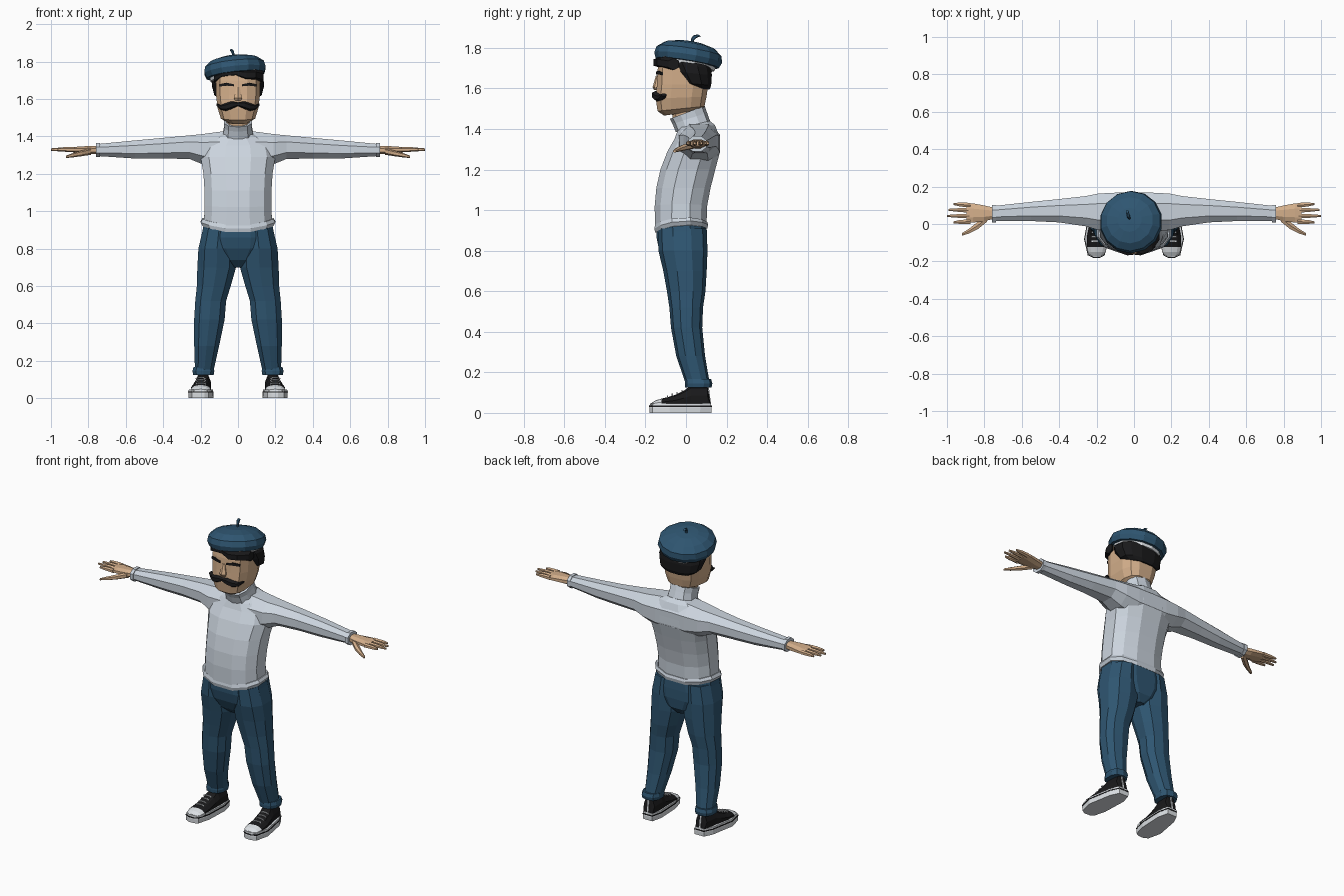
import bpy, bmesh, math
from mathutils import Matrix, Vector


def material(name, rgb):
    m = bpy.data.materials.new(name)
    m.diffuse_color = (*rgb, 1)
    return m


WOOL = material("pale_grey_wool", (0.60, 0.66, 0.73))
BLUE = material("navy_cloth", (0.028, 0.092, 0.165))
SKIN = material("skin", (0.66, 0.43, 0.26))
BLACK = material("black", (0.010, 0.010, 0.011))
WHITE = material("white_rubber", (0.72, 0.75, 0.78))


def curve_pt(i, n, p):
    """Point of a rounded-square section with n sides."""
    t = 2 * math.pi * (i + 0.5) / n
    c, s = math.cos(t), math.sin(t)
    return (math.copysign(abs(c) ** (2 / p), c), math.copysign(abs(s) ** (2 / p), s))


def hring(x0, x1, y0, y1, zf, zb=None, lift=0, n=12, p=2.5):
    """Level section; zf/zb are front/back heights, lift raises the sides."""
    zb = zf if zb is None else zb
    out = []
    for i in range(n):
        c, s = curve_pt(i, n, p)
        out.append(Vector(((x0 + x1) / 2 + (x1 - x0) / 2 * c, (y0 + y1) / 2 + (y1 - y0) / 2 * s,
                           zf + (zb - zf) * (s + 1) / 2 + lift * c * c)))
    return out


def vring(x, y0, y1, z0, z1, n=8, p=2.2):
    """Section across the x axis."""
    pts = [curve_pt(i, n, p) for i in range(n)]
    return [Vector((x, (y0 + y1) / 2 + (y1 - y0) / 2 * c, (z0 + z1) / 2 + (z1 - z0) / 2 * s))
            for c, s in pts]


def loft(name, rings, mats, mirror=False, rule=None, matrix=None):
    """Skin a list of rings, cap both ends, optionally mirror over x."""
    bm = bmesh.new()
    vs = [[bm.verts.new(v) for v in r] for r in rings]
    n = len(rings[0])
    for a, b in zip(vs, vs[1:]):
        for i in range(n):
            j = (i + 1) % n
            bm.faces.new((a[i], a[j], b[j], b[i]))
    bm.faces.new(vs[0])
    bm.faces.new(vs[-1])
    bmesh.ops.recalc_face_normals(bm, faces=bm.faces)
    if rule:
        for f in bm.faces:
            f.material_index = rule(f.calc_center_median())
    if matrix:
        bm.transform(matrix)
    me = bpy.data.meshes.new(name)
    bm.to_mesh(me)
    bm.free()
    for m in (mats if isinstance(mats, list) else [mats]):
        me.materials.append(m)
    ob = bpy.data.objects.new(name, me)
    bpy.context.collection.objects.link(ob)
    if mirror:
        ob.modifiers.new("Mirror", 'MIRROR').use_clip = False
    return ob


# Sweater: hem, body, collar, sleeves and cuffs
loft("sweater_hem", [hring(-.195, .195, -.155, .108, .885, .905, .03),
                     hring(-.205, .205, -.160, .113, .905, .925, .03),
                     hring(-.195, .195, -.156, .108, .925, .940, .03)], WOOL)
body = [(.187, -.157, .105, .91, .93, .03), (.183, -.158, .108, 1.02, 1.02, .01),
        (.184, -.150, .125, 1.11, 1.11, 0), (.190, -.130, .148, 1.20, 1.20, 0),
        (.205, -.095, .172, 1.29, 1.29, 0), (.190, -.060, .170, 1.35, 1.36, 0),
        (.130, -.045, .145, 1.39, 1.42, 0), (.075, -.040, .120, 1.41, 1.44, 0)]
loft("sweater_body", [hring(-w, w, a, b, zf, zb, l) for w, a, b, zf, zb, l in body], WOOL)
loft("collar", [hring(-.085, .085, -.050, .122, 1.385, 1.43, n=10),
                hring(-.076, .076, -.066, .104, 1.425, 1.48, n=10),
                hring(-.078, .078, -.080, .092, 1.450, 1.515, n=10)], WOOL)
arm = [(0, -.045, .175, 1.22, 1.435), (.10, -.045, .175, 1.22, 1.432), (.19, -.040, .170, 1.245, 1.418),
       (.26, -.018, .155, 1.275, 1.410), (.40, .004, .138, 1.277, 1.396),
       (.55, .012, .122, 1.278, 1.382), (.745, .012, .100, 1.292, 1.362)]
loft("sleeve", [vring(*a) for a in arm], WOOL, True)
loft("sleeve_cuff", [vring(.738, .005, .105, 1.286, 1.368), vring(.758, .005, .105, 1.286, 1.368)],
     WOOL, True)

# Hands
loft("palm", [vring(.75, .025, .090, 1.303, 1.350), vring(.80, .012, .102, 1.304, 1.350),
              vring(.86, .004, .114, 1.311, 1.346), vring(.895, .002, .114, 1.316, 1.341)], SKIN, True)
for i, (y, end, dy) in enumerate([(.013, .965, -.004), (.043, 1.0, 0), (.073, .992, .003), (.101, .965, .006)]):
    loft(f"finger_{i + 1}", [vring(.875, y - .014, y + .014, 1.315, 1.343, 6),
                             vring(.93, y + dy / 2 - .012, y + dy / 2 + .012, 1.318, 1.342, 6),
                             vring(end, y + dy - .006, y + dy + .006, 1.323, 1.336, 6)], SKIN, True)
loft("thumb", [vring(.785, .010, .055, 1.302, 1.338, 6), vring(.835, -.030, .015, 1.294, 1.325, 6),
               vring(.88, -.052, -.022, 1.288, 1.312, 6), vring(.92, -.064, -.048, 1.284, 1.297, 6)],
     SKIN, True)

# Trousers: hips, legs and turned-up cuffs
hips = [(.188, -.150, .104, .93), (.202, -.148, .108, .86), (.190, -.135, .108, .80),
        (.120, -.105, .100, .74), (.040, -.060, .070, .70)]
loft("hips", [hring(-w, w, a, b, z) for w, a, b, z in hips], BLUE)
leg = [(.012, .190, -.140, .102, .91), (.008, .216, -.136, .106, .80), (.006, .222, -.112, .102, .70),
       (.035, .224, -.094, .096, .60), (.060, .232, -.082, .084, .52), (.068, .238, -.074, .080, .42),
       (.098, .237, -.048, .094, .28), (.130, .232, .000, .118, .14)]
loft("trouser_leg", [hring(*r, n=10, p=2.3) for r in leg], BLUE, True)
loft("trouser_cuff", [hring(.128, .242, -.004, .126, .125, n=10), hring(.124, .246, -.006, .130, .145, n=10),
                      hring(.128, .240, -.004, .124, .166, n=10)], BLUE, True)

# Shoes
outline = [(.148, .125), (.212, .125), (.238, .07), (.265, -.08), (.246, -.165), (.215, -.180),
           (.180, -.178), (.158, -.165), (.138, -.09), (.132, .06)]


def sole_ring(z, grow):
    return [Vector((.2 + (x - .2) * (1 + grow), -.027 + (y + .027) * (1 + grow * .5), z)) for x, y in outline]


loft("shoe_sole", [sole_ring(0, 0), sole_ring(.024, .01), sole_ring(.046, -.03)], WHITE, True)
loft("sole_stripe", [sole_ring(.030, .03), sole_ring(.036, .03)], BLACK, True)
upper = [(-.172, .165, .235, .048), (-.150, .152, .246, .062), (-.122, .146, .252, .070),
         (-.060, .146, .250, .086), (-.010, .146, .240, .110), (.025, .144, .230, .135),
         (.105, .145, .220, .135), (.120, .150, .212, .050)]


def shoe_ring(y, x0, x1, h):
    w, base = x1 - x0, .035
    shape = [(0, 0), (0, .5), (.18, .88), (.4, 1), (.6, 1), (.82, .88), (1, .5), (1, 0)]
    return [Vector((x0 + w * a, y, base + (h - base) * b)) for a, b in shape]


loft("shoe_upper", [shoe_ring(*u) for u in upper], [BLACK, WHITE], True,
     lambda c: 1 if c.y < -.125 else 0)
for i in range(4):
    y = -.092 + i * .024
    z = .080 + i * .0095
    loft(f"shoelace_{i + 1}", [vring(.172, y - .004, y + .004, z - .008, z, 4),
                               vring(.186, y - .004, y + .004, z - .002, z + .006, 4),
                               vring(.212, y - .004, y + .004, z - .002, z + .006, 4),
                               vring(.226, y - .004, y + .004, z - .008, z, 4)], WHITE, True)
loft("heel_strip", [hring(.176, .188, .110, .126, .04, n=4), hring(.176, .188, .100, .114, .13, n=4)],
     WHITE, True)

# Head, nose and face hair
head = [(.055, -.110, .070, 1.466, 1.49), (.094, -.143, .094, 1.488, 1.512), (.112, -.152, .104, 1.55, 1.56),
        (.120, -.146, .113, 1.62, 1.62), (.122, -.142, .116, 1.70, 1.69), (.115, -.132, .112, 1.76, 1.73)]
loft("head", [hring(-w, w, a, b, zf, zb, p=3) for w, a, b, zf, zb in head], SKIN)
loft("neck", [hring(-.062, .062, -.06, .09, 1.42), hring(-.062, .062, -.08, .08, 1.52)], SKIN)
loft("nose", [hring(-.018, .018, -.158, -.12, 1.592, n=6), hring(-.024, .024, -.165, -.12, 1.606, n=6),
              hring(-.010, .010, -.148, -.12, 1.665, n=6)], SKIN)
loft("moustache", [vring(0, -.166, -.13, 1.562, 1.582, 6), vring(.035, -.170, -.13, 1.546, 1.588, 6),
                   vring(.065, -.160, -.12, 1.536, 1.578, 6), vring(.092, -.142, -.10, 1.542, 1.568, 6),
                   vring(.114, -.125, -.095, 1.562, 1.576, 6)], BLACK, True)
loft("eyebrow", [vring(.022, -.152, -.13, 1.666, 1.680, 4), vring(.060, -.147, -.12, 1.668, 1.690, 4),
                 vring(.098, -.128, -.09, 1.664, 1.682, 4)], BLACK, True)

# Hair at the back and sides, and the forelock
hair = [(.095, .010, .118, 1.605, 1.595), (.130, -.020, .126, 1.628, 1.615), (.144, -.062, .130, 1.685, 1.665),
        (.138, -.085, .128, 1.725, 1.70), (.120, -.100, .115, 1.75, 1.72)]
loft("hair", [hring(-w, w, a, b, zf, zb) for w, a, b, zf, zb in hair], BLACK)
loft("forelock", [vring(-.128, -.095, -.03, 1.685, 1.73, 6), vring(-.085, -.138, -.06, 1.715, 1.745, 6),
                  vring(-.01, -.152, -.06, 1.722, 1.755, 6), vring(.045, -.166, -.06, 1.698, 1.758, 6),
                  vring(.095, -.150, -.05, 1.700, 1.758, 6), vring(.135, -.090, -.03, 1.690, 1.750, 6)], BLACK)

# Beret: band, crown and stalk, all tilted together
tilt = (Matrix.Translation((-.017, .012, 1.762)) @ Matrix.Rotation(math.radians(-9), 4, 'X')
        @ Matrix.Rotation(math.radians(-6), 4, 'Y'))


def disc(r, z):
    return hring(-r, r, -r, r, z, n=14, p=2)


loft("beret_band", [disc(.138, -.056), disc(.143, -.034)], WHITE, matrix=tilt)
loft("beret", [disc(r, z) for r, z in [(.136, -.040), (.158, -.038), (.169, -.010), (.162, .022),
                                       (.125, .051), (.065, .066), (.012, .069)]], BLUE, matrix=tilt)
stalk = [(-.024, .030, 1.815, .007), (-.026, .033, 1.843, .007), (-.031, .045, 1.856, .009),
         (-.036, .066, 1.862, .008)]
loft("beret_stalk", [hring(x - r, x + r, y - r, y + r, z + r * .6, z - r * .6, n=6, p=2)
                     for x, y, z, r in stalk], BLUE)
